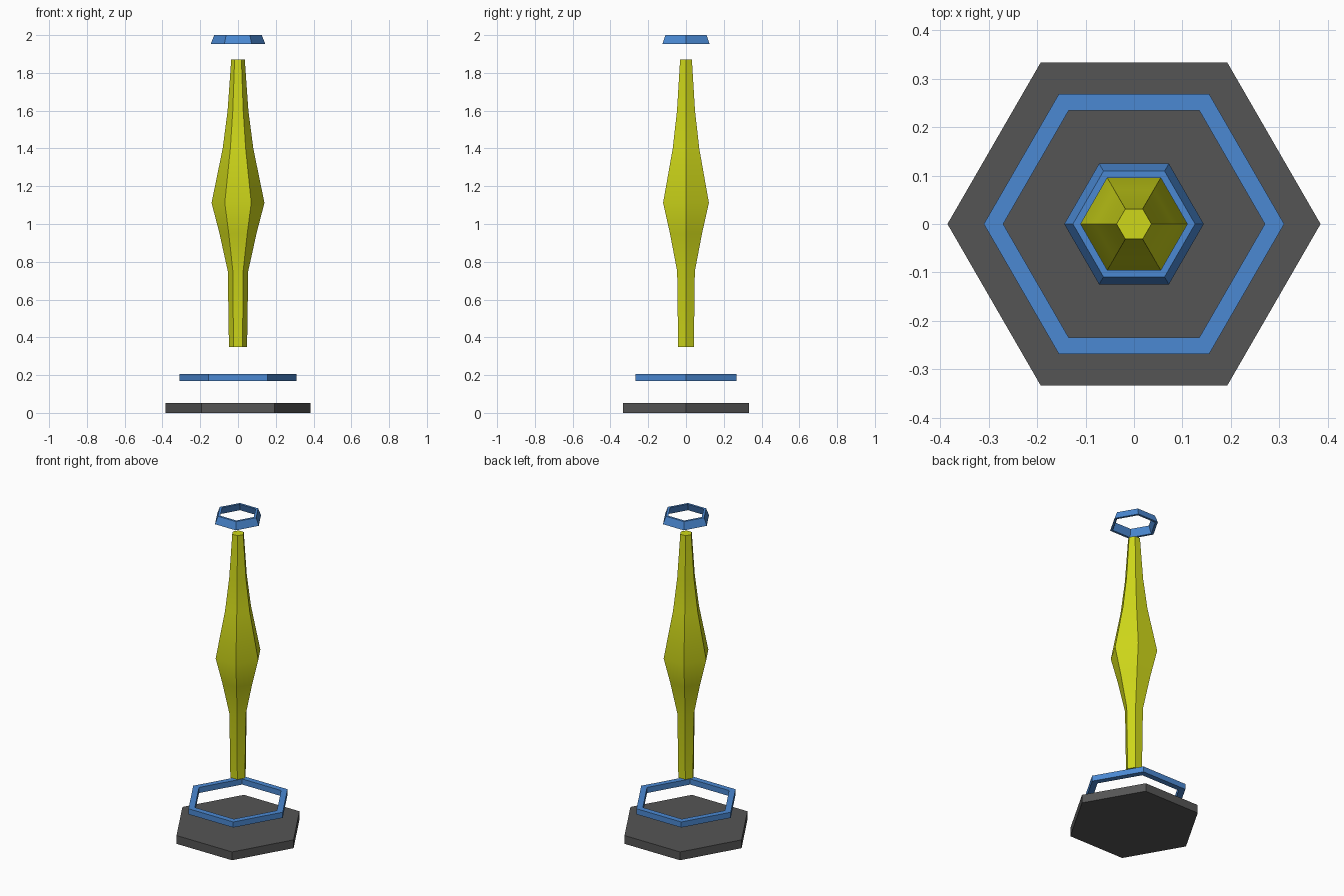
import bpy, bmesh
from math import cos, sin, tau, radians

if "Cube" in bpy.data.objects:
    bpy.data.objects.remove(bpy.data.objects["Cube"])


def material(name, color):
    m = bpy.data.materials.new(name)
    m.diffuse_color = (*color, 1)
    m.use_nodes = True
    m.node_tree.nodes["Principled BSDF"].inputs["Base Color"].default_value = m.diffuse_color
    return m


def hex_lathe(name, profile, mat=None, closed=False, smooth=False):
    """Six-sided revolve of (radius, z) points; closed makes a ring, otherwise the ends are capped."""
    bm = bmesh.new()
    rows = [[bm.verts.new((r * cos(tau * i / 6), r * sin(tau * i / 6), z))
             for i in range(6)] for r, z in profile]
    pairs = list(zip(rows, rows[1:]))
    if closed:
        pairs.append((rows[-1], rows[0]))
    else:
        bm.faces.new(rows[0])
        bm.faces.new(rows[-1])
    for a, b in pairs:
        for i in range(6):
            j = (i + 1) % 6
            bm.faces.new((a[i], a[j], b[j], b[i]))
    bmesh.ops.recalc_face_normals(bm, faces=bm.faces)
    mesh = bpy.data.meshes.new(name)
    bm.to_mesh(mesh)
    bm.free()
    obj = bpy.data.objects.new(name, mesh)
    bpy.context.collection.objects.link(obj)
    if mat:
        mesh.materials.append(mat)
    if smooth:
        bpy.context.view_layer.objects.active = obj
        obj.select_set(True)
        bpy.ops.object.shade_smooth_by_angle(angle=radians(30))
        obj.select_set(False)
    return obj


blue = material("blue", (0.07, 0.25, 0.65))
yellow = material("yellow", (0.62, 0.68, 0.01))
grey = material("dark_grey", (0.09, 0.09, 0.09))

# Base slab
hex_lathe("base", [(0.385, 0), (0.385, 0.052)], grey)

# Floating ring above the base
hex_lathe("lower_ring", [(0.31, 0.17), (0.31, 0.205), (0.27, 0.205), (0.27, 0.17)],
          blue, closed=True)

# Floating spindle, faceted around and smooth along its height
hex_lathe("spindle", [(0.048, 0.348), (0.054, 0.75), (0.098, 0.95), (0.14, 1.112),
                      (0.081, 1.4), (0.055, 1.6), (0.036, 1.87)], yellow, smooth=True)

# Tapered ring at the top
hex_lathe("top_ring", [(0.144, 1.954), (0.126, 2.0), (0.11, 2.0), (0.128, 1.954)],
          blue, closed=True)
